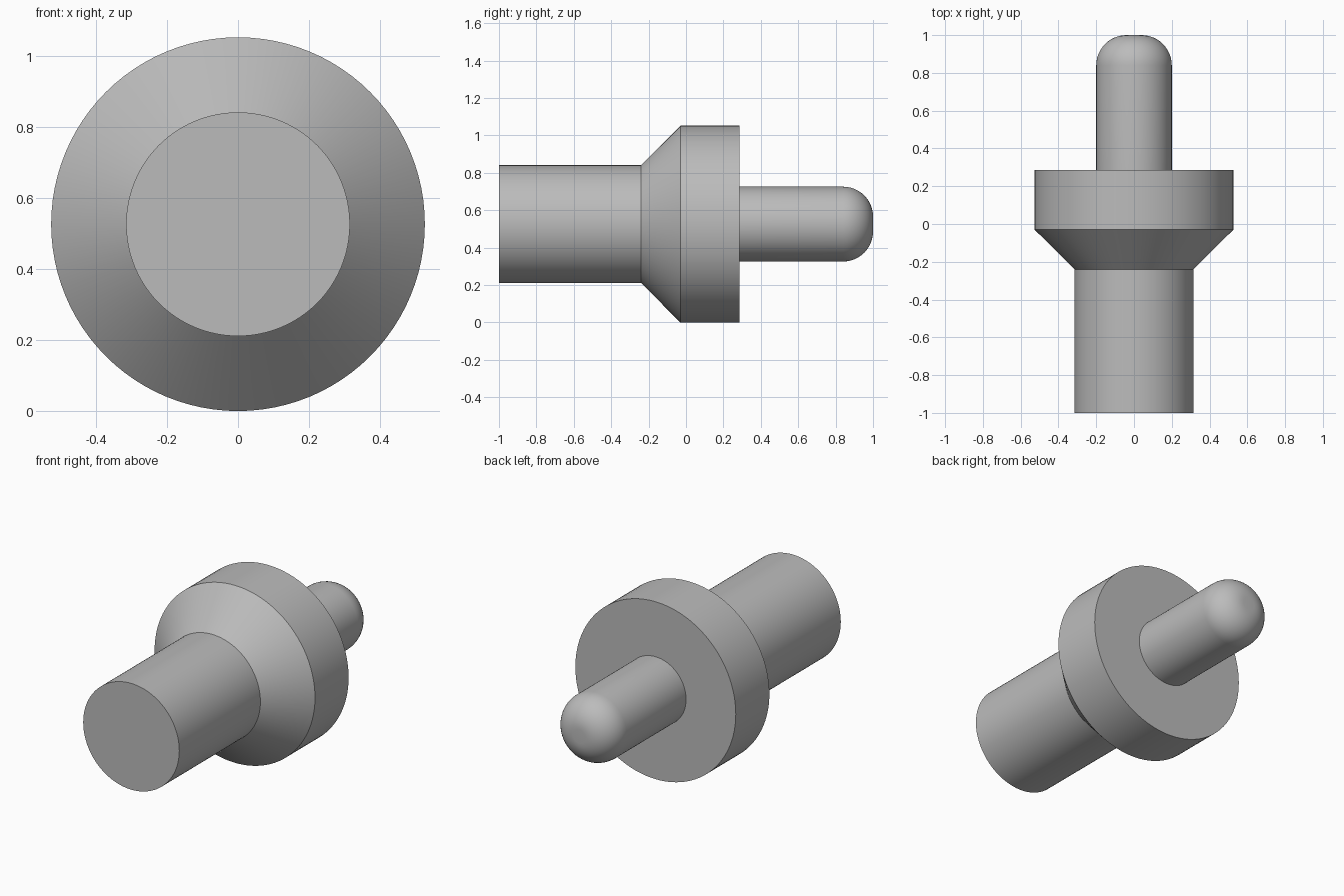
import bpy
import bmesh
from math import pi, sin, cos, radians
from mathutils import Vector

cube = bpy.data.objects.get("Cube")
if cube:
    bpy.data.objects.remove(cube, do_unlink=True)

SEGMENTS = 96
SHANK_R, COLLAR_R, PIN_R = 0.315, 0.526, 0.2
TIP_FILLET = 0.16
FILLET_STEPS = 12

grey = bpy.data.materials.new("plain grey")
grey.use_nodes = True
colour = (0.5, 0.5, 0.5, 1)
grey.diffuse_color = colour
grey.node_tree.nodes["Principled BSDF"].inputs["Base Color"].default_value = colour


def lathe(name, profile):
    """Revolve (radius, y) points around the y axis into a closed solid."""
    bm = bmesh.new()
    verts = [bm.verts.new((r, y, 0)) for r, y in profile]
    edges = [bm.edges.new(pair) for pair in zip(verts, verts[1:])]
    bmesh.ops.spin(bm, geom=verts + edges, cent=(0, 0, 0), axis=(0, 1, 0),
                   angle=2 * pi, steps=SEGMENTS, use_merge=True)
    bmesh.ops.remove_doubles(bm, verts=bm.verts, dist=0.0001)
    # Flat end caps
    bmesh.ops.holes_fill(bm, edges=[e for e in bm.edges if e.is_boundary], sides=0)
    bmesh.ops.recalc_face_normals(bm, faces=bm.faces)
    mesh = bpy.data.meshes.new(name)
    bm.to_mesh(mesh)
    bm.free()
    mesh.materials.append(grey)
    obj = bpy.data.objects.new(name, mesh)
    bpy.context.collection.objects.link(obj)
    obj.location = Vector((0, 0, COLLAR_R))
    bpy.ops.object.select_all(action='DESELECT')
    obj.select_set(True)
    bpy.context.view_layer.objects.active = obj
    bpy.ops.object.shade_smooth_by_angle(angle=radians(30))
    return obj


# Shank, conical shoulder and collar
profile = [(SHANK_R, -1), (SHANK_R, -0.24), (COLLAR_R, -0.03),
           (COLLAR_R, 0.285), (PIN_R, 0.285)]

# Pin with a rounded tip that ends in a small flat
for i in range(FILLET_STEPS + 1):
    a = i / FILLET_STEPS * pi / 2
    profile.append((PIN_R - TIP_FILLET * (1 - cos(a)),
                    1 - TIP_FILLET * (1 - sin(a))))

lathe("collared_pin", profile)
